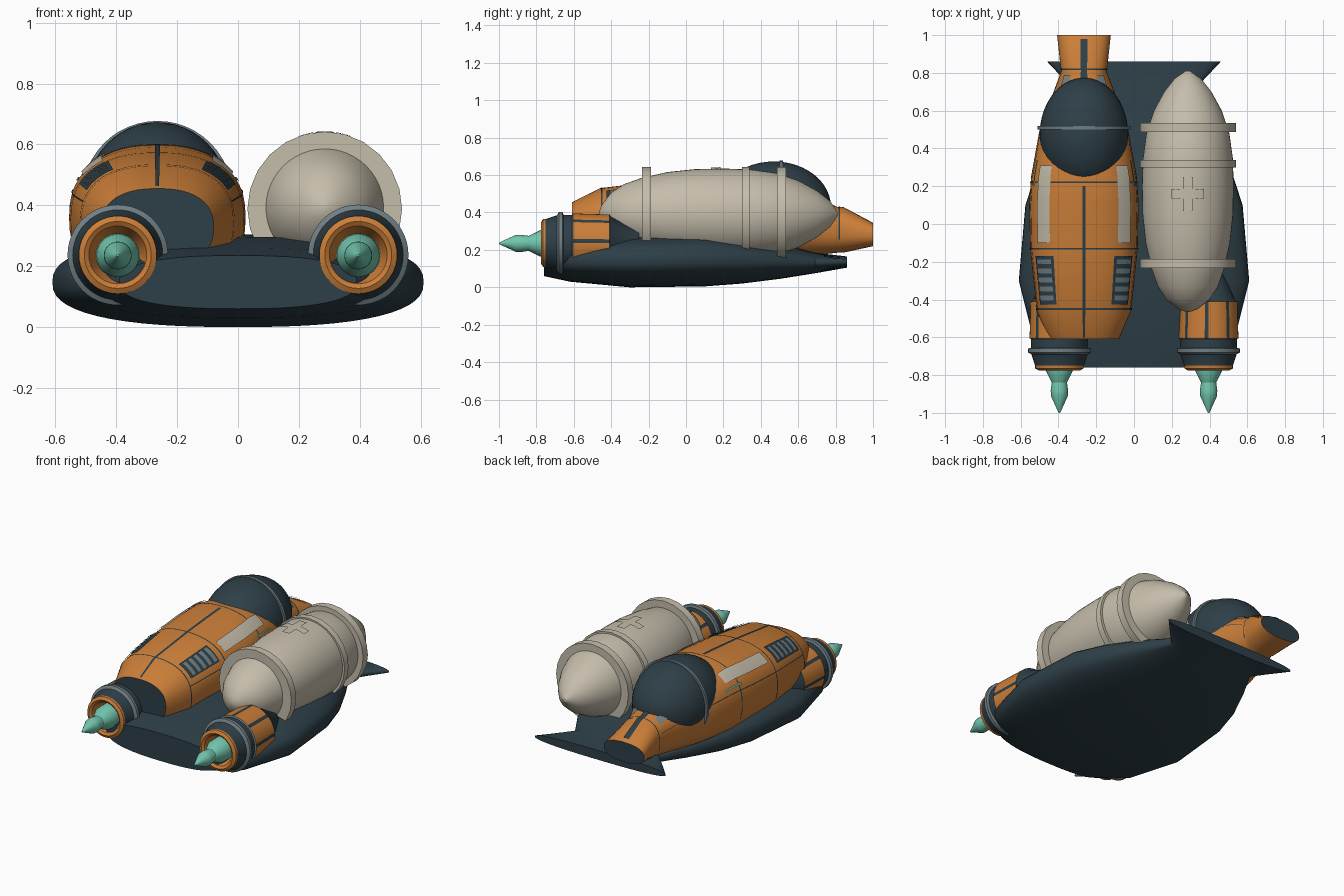
import bpy
from math import sin, cos, pi, radians, copysign

cube = bpy.data.objects.get("Cube")
if cube:
    bpy.data.objects.remove(cube, do_unlink=True)


def material(name, rgb):
    m = bpy.data.materials.new(name)
    m.use_nodes = True
    m.diffuse_color = (*rgb, 1)
    m.node_tree.nodes["Principled BSDF"].inputs["Base Color"].default_value = (*rgb, 1)
    return m


ORANGE, DARK, BEIGE, TEAL, GRAY = range(5)
MATS = [material("burnt orange", (0.60, 0.21, 0.04)),
        material("dark slate", (0.027, 0.05, 0.064)),
        material("warm beige", (0.56, 0.51, 0.41)),
        material("flame teal", (0.17, 0.57, 0.43)),
        material("steel gray", (0.16, 0.21, 0.23))]
parts = []


def grid(name, rows, mat, closed=True, caps=True):
    """Skin rows of points; mat is an index or a rule of (row, column, cap)."""
    n = len(rows[0])
    faces, ids = [], []
    rule = mat if callable(mat) else lambda i, j, cap: mat
    for i in range(len(rows) - 1):
        for j in range(n if closed else n - 1):
            k = (j + 1) % n
            faces.append((i * n + j, i * n + n + j, i * n + n + k, i * n + k))
            ids.append(rule(i, j, False))
    if closed and caps:
        faces.append(tuple(range(n)))
        ids.append(rule(0, 0, True))
        last = (len(rows) - 1) * n
        faces.append(tuple(reversed(range(last, last + n))))
        ids.append(rule(len(rows) - 1, 0, True))
    me = bpy.data.meshes.new(name)
    me.from_pydata([p for r in rows for p in r], [], faces)
    for m in MATS:
        me.materials.append(m)
    for p, k in zip(me.polygons, ids):
        p.material_index = k
    ob = bpy.data.objects.new(name, me)
    bpy.context.collection.objects.link(ob)
    parts.append(ob)
    return ob


class Body:
    """Lofted body: stations are (y, half width, bottom, top)."""

    def __init__(self, cx, power, stations):
        self.cx, self.n, self.st = cx, power, stations

    def point(self, y, deg, off=0.0):
        s = self.st
        i = 0
        while i < len(s) - 2 and y > s[i + 1][0]:
            i += 1
        t = (y - s[i][0]) / (s[i + 1][0] - s[i][0])
        w, lo, hi = (s[i][k] + (s[i + 1][k] - s[i][k]) * t for k in (1, 2, 3))
        c, q = cos(radians(deg)), sin(radians(deg))
        e = 2 / self.n
        x = copysign(abs(c) ** e, c) * (w + off)
        z = copysign(abs(q) ** e, q) * ((hi - lo) / 2 + off)
        return (self.cx + x, y, (hi + lo) / 2 + z)

    def skin(self, name, mat, segs=48):
        return grid(name, [[self.point(s[0], 360 * j / segs) for j in range(segs)]
                           for s in self.st], mat)

    def patch(self, name, mat, y0, y1, a0, a1, off=0.007):
        ys = {y0, y1, *(s[0] for s in self.st if y0 < s[0] < y1)}
        k = max(1, int((a1 - a0) / 7.5))
        grid(name, [[self.point(y, a0 + (a1 - a0) * j / k, off) for j in range(k + 1)]
                    for y in sorted(ys)], mat, closed=False)

    def pair(self, name, mat, y0, y1, a0, a1, off=0.007):
        self.patch(name + "_left", mat, y0, y1, a0, a1, off)
        self.patch(name + "_right", mat, y0, y1, 180 - a1, 180 - a0, off)


def lathe(name, cx, cz, profile, mat, segs=32, caps=True):
    return grid(name, [[(cx + r * cos(2 * pi * j / segs), y, cz + r * sin(2 * pi * j / segs))
                        for j in range(segs)] for y, r in profile], mat, caps=caps)


# Wide flat hull with a flared tail
hull = Body(0, 2.5, [(-0.76, 0.39, 0.06, 0.235), (-0.62, 0.53, 0.03, 0.26),
                     (-0.3, 0.61, 0.0, 0.295), (0.1, 0.575, 0.005, 0.305),
                     (0.3, 0.51, 0.02, 0.275), (0.5, 0.41, 0.045, 0.235),
                     (0.69, 0.30, 0.075, 0.185), (0.86, 0.46, 0.105, 0.165)])
hull.skin("hull", DARK, 56)
hull.pair("hull_light", TEAL, 0.04, 0.12, 38, 42)

# Offset cabin fuselage with dark end plates
cabin = Body(-0.265, 2.4, [(-0.61, 0.185, 0.2, 0.455), (-0.46, 0.25, 0.15, 0.53),
                           (-0.13, 0.285, 0.13, 0.57), (0.1, 0.29, 0.13, 0.59),
                           (0.25, 0.28, 0.13, 0.60), (0.5, 0.235, 0.15, 0.56),
                           (0.81, 0.12, 0.185, 0.43), (0.84, 0.125, 0.185, 0.43),
                           (1.0, 0.142, 0.22, 0.345)])
cabin.skin("cabin_fuselage", lambda i, j, cap: DARK if cap else ORANGE)

# Panel seams
for y in (-0.45, -0.13, 0.22, 0.82):
    cabin.patch("cross_seam", DARK, y - 0.004, y + 0.004, -20, 200, 0.003)
cabin.patch("centre_seam", DARK, -0.6, 0.2, 89.2, 90.8, 0.003)
cabin.pair("side_seam", DARK, -0.45, 0.8, 17, 18.5, 0.003)
cabin.patch("tail_stripe", DARK, 0.76, 0.98, 85, 95)

# Side panels, vents and small lights
cabin.pair("side_panel", BEIGE, -0.1, 0.31, 36, 56)
cabin.pair("tail_panel", GRAY, 0.70, 0.79, 42, 62)
cabin.pair("cabin_light", TEAL, 0.2, 0.34, 25, 28)
cabin.pair("vent_recess", DARK, -0.425, -0.17, 29, 60, 0.006)
for k in range(5):
    y = -0.405 + k * 0.048
    cabin.pair("vent_slat", GRAY, y, y + 0.026, 32, 57, 0.011)

# Canopy dome and its band
bpy.ops.mesh.primitive_uv_sphere_add(segments=40, ring_count=24, location=(-0.265, 0.47, 0.43))
dome = bpy.context.object
dome.name = "canopy"
dome.scale = (0.235, 0.305, 0.243)
dome.data.materials.append(MATS[DARK])
parts.append(dome)
lathe("canopy_band", -0.265, 0.43,
      [(0.5, 0.22), (0.5, 0.247), (0.518, 0.247), (0.518, 0.22)], GRAY, 48, caps=False)

# Cargo tank with clamps and a raised cross
radii = [(-0.465, 0.012), (-0.45, 0.05), (-0.4, 0.115), (-0.33, 0.16), (-0.24, 0.192),
         (-0.1, 0.224), (0.05, 0.24), (0.2, 0.243), (0.35, 0.238), (0.48, 0.22),
         (0.6, 0.18), (0.7, 0.125), (0.77, 0.07), (0.81, 0.012)]
tank = Body(0.285, 2, [(y, r, 0.392 - r, 0.392 + r) for y, r in radii])
tank.skin("cargo_tank", BEIGE)
tank.patch("cross_bar_long", BEIGE, 0.07, 0.25, 84, 96, 0.008)
tank.patch("cross_bar_wide", BEIGE, 0.135, 0.185, 70, 110, 0.008)
for y, w in ((-0.21, 0.024), (0.32, 0.02), (0.51, 0.024)):
    lathe("tank_clamp", 0.285, 0.388,
          [(y - w, 0.17), (y - w, 0.254), (y + w, 0.254), (y + w, 0.17)], BEIGE, 24, caps=False)

# Twin engines: (y, radius, colour of the band that follows)
ENGINE = [(-0.70, 0.07, ORANGE), (-0.765, 0.095, ORANGE), (-0.775, 0.11, ORANGE),
          (-0.765, 0.128, ORANGE), (-0.75, 0.128, DARK), (-0.69, 0.148, GRAY),
          (-0.68, 0.165, GRAY), (-0.66, 0.165, GRAY), (-0.655, 0.15, DARK),
          (-0.61, 0.15, GRAY), (-0.605, 0.158, ORANGE), (-0.41, 0.152, DARK),
          (-0.40, 0.138, DARK), (-0.25, 0.07, DARK)]
FLAME = [(-1.0, 0.004), (-0.91, 0.045), (-0.88, 0.046), (-0.84, 0.04), (-0.78, 0.07), (-0.70, 0.072)]
SLOTTED = 10


def engine_colour(i, j, cap):
    if i == SLOTTED and j % 6 == 0:
        return DARK
    return ENGINE[i][2] if not cap else DARK


for side, x in (("right", -0.395), ("left", 0.395)):
    lathe("engine_" + side, x, 0.237, [e[:2] for e in ENGINE], engine_colour, 48)
    lathe("flame_" + side, x, 0.235, FLAME, TEAL, 24)

# Smooth shading with sharp creases kept
bpy.ops.object.select_all(action="DESELECT")
for ob in parts:
    ob.select_set(True)
bpy.context.view_layer.objects.active = parts[0]
bpy.ops.object.shade_smooth_by_angle(angle=radians(32))
